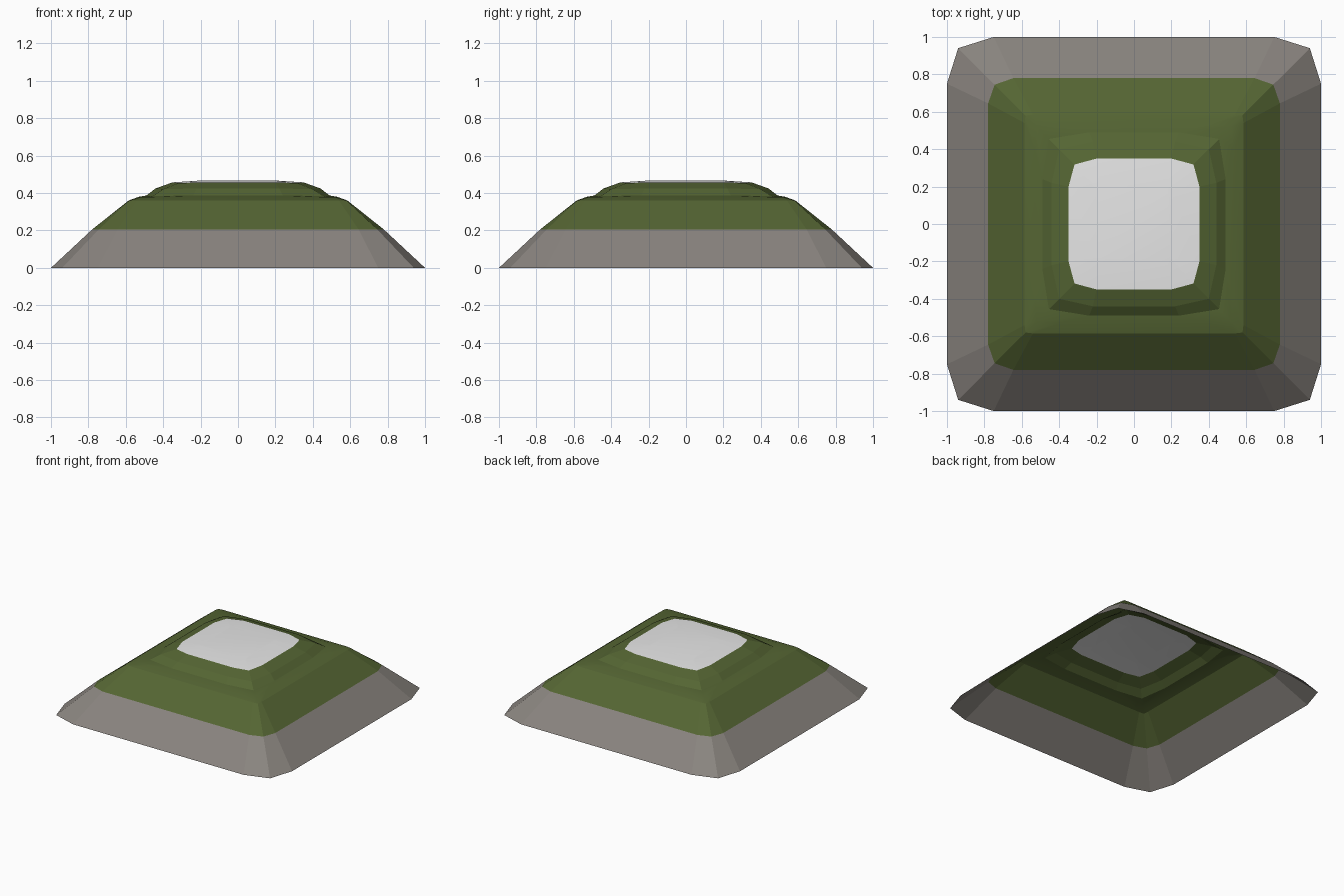
import bpy, bmesh

if "Cube" in bpy.data.objects:
    bpy.data.objects.remove(bpy.data.objects["Cube"])


def material(name, rgb):
    m = bpy.data.materials.new(name)
    m.diffuse_color = (*rgb, 1)
    m.use_nodes = True
    m.node_tree.nodes["Principled BSDF"].inputs["Base Color"].default_value = m.diffuse_color
    return m


def ring(bm, h, t, c, z, zc):
    # rounded square: two points per side plus one bevelled point per corner
    quarter = [(h, -t, z), (h, t, z), (c, c, zc)]
    verts = []
    for _ in range(4):
        verts += [bm.verts.new(p) for p in quarter]
        quarter = [(-y, x, w) for x, y, w in quarter]
    return verts


# half width, straight half length, corner, height, corner height
rings = [
    (1.00, 0.75, 0.94, 0.00, 0.00),
    (0.78, 0.645, 0.745, 0.205, 0.205),
    (0.585, 0.54, 0.58, 0.36, 0.36),
    (0.53, 0.40, 0.52, 0.38, 0.378),
    (0.49, 0.24, 0.455, 0.387, 0.384),
    (0.44, 0.22, 0.40, 0.425, 0.42),
    (0.35, 0.20, 0.318, 0.457, 0.453),
    (0.20, 0.18, 0.195, 0.467, 0.467),
]

# open-bottomed stepped mountain shell
bm = bmesh.new()
loops = [ring(bm, *r) for r in rings]
for i, (a, b) in enumerate(zip(loops, loops[1:])):
    for k in range(12):
        n = (k + 1) % 12
        f = bm.faces.new((a[k], a[n], b[n], b[k]))
        f.material_index = 0 if i == 0 else 1 if i < 6 else 2
        f.smooth = i in (2, 3, 6)
cap = bm.faces.new(loops[-1])
cap.material_index = 2
cap.smooth = True
mesh = bpy.data.meshes.new("mountain")
bm.to_mesh(mesh)
bm.free()

# rock base, grass slopes, snow cap
mesh.materials.append(material("rock grey", (0.25, 0.23, 0.21)))
mesh.materials.append(material("grass green", (0.09, 0.13, 0.033)))
mesh.materials.append(material("snow white", (0.80, 0.80, 0.80)))
bpy.context.collection.objects.link(bpy.data.objects.new("mountain", mesh))
